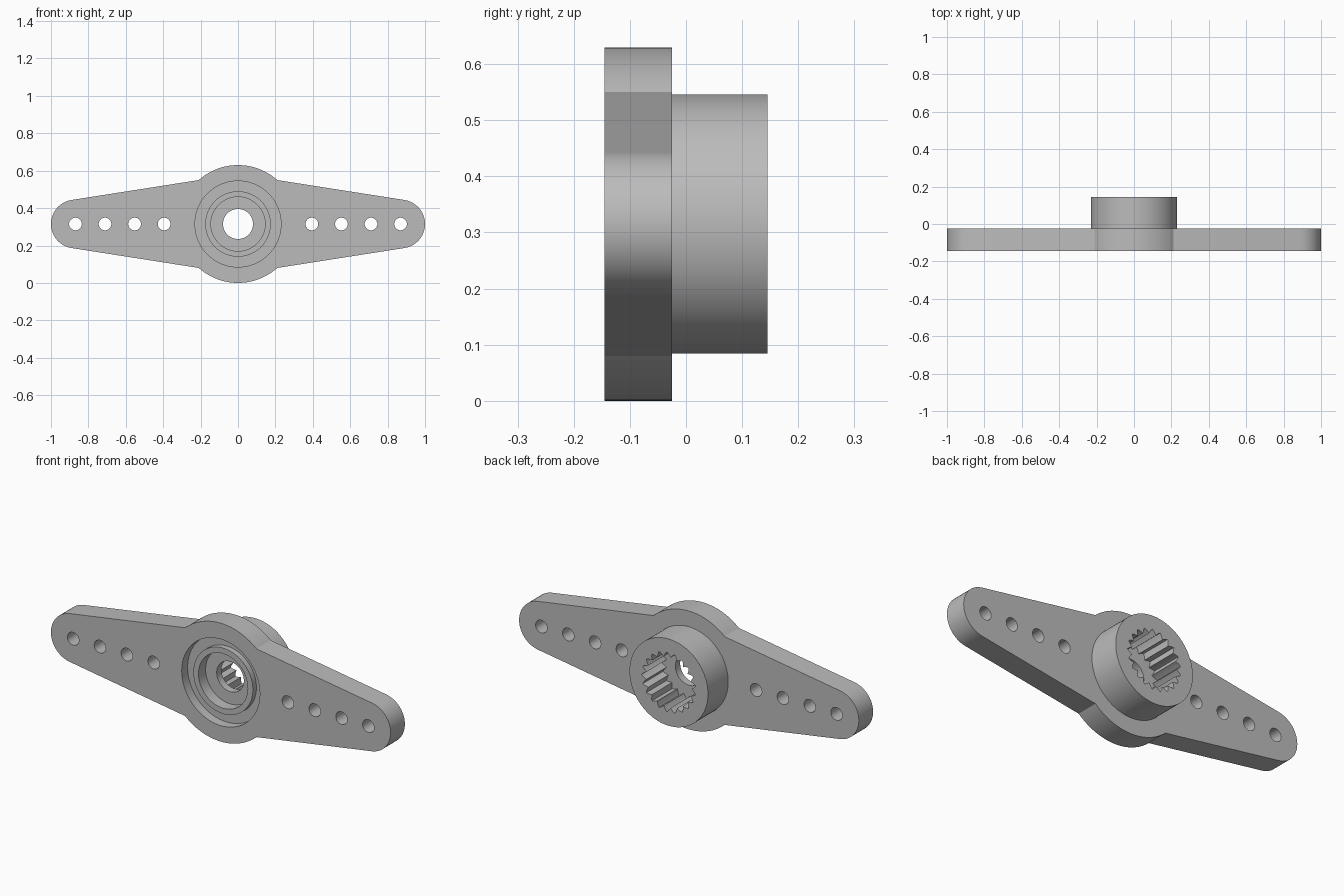
import bpy, bmesh, math

cube = bpy.data.objects.get("Cube")
if cube:
    bpy.data.objects.remove(cube, do_unlink=True)

CZ = 0.315                      # height of the hub axis
FRONT, BACK, HUB_END = -0.145, -0.025, 0.145
TEETH = 21
SEG = TEETH * 4

grey = bpy.data.materials.new("grey_plastic")
grey.use_nodes = True
grey.diffuse_color = (0.5, 0.5, 0.5, 1)
grey.node_tree.nodes["Principled BSDF"].inputs["Base Color"].default_value = (0.5, 0.5, 0.5, 1)


def make_object(name, bm):
    bmesh.ops.recalc_face_normals(bm, faces=bm.faces)
    mesh = bpy.data.meshes.new(name)
    bm.to_mesh(mesh)
    bm.free()
    mesh.materials.append(grey)
    obj = bpy.data.objects.new(name, mesh)
    bpy.context.collection.objects.link(obj)
    return obj


def prism(name, outline, y0, y1):
    """Extrude an x-z outline along y."""
    bm = bmesh.new()
    face = bm.faces.new([bm.verts.new((x, y0, CZ + z)) for x, z in outline])
    ext = bmesh.ops.extrude_face_region(bm, geom=[face])
    verts = [g for g in ext["geom"] if isinstance(g, bmesh.types.BMVert)]
    bmesh.ops.translate(bm, vec=(0, y1 - y0, 0), verts=verts)
    return make_object(name, bm)


def arc(cx, r, a0, a1, n):
    """Points on an arc from angle a0 to a1."""
    return [(cx + r * math.cos(a0 + (a1 - a0) * i / n),
             r * math.sin(a0 + (a1 - a0) * i / n)) for i in range(n + 1)]


def circle(cx, r, n):
    return arc(cx, r, 0, math.tau, n)[:-1]


def select_only(obj):
    bpy.ops.object.select_all(action="DESELECT")
    obj.select_set(True)
    bpy.context.view_layer.objects.active = obj


def cut(obj, cutter):
    cutter.hide_render = True
    mod = obj.modifiers.new("cut", "BOOLEAN")
    mod.operation, mod.solver, mod.object = "DIFFERENCE", "EXACT", cutter
    select_only(obj)
    bpy.ops.object.modifier_apply(modifier=mod.name)
    bpy.data.objects.remove(cutter, do_unlink=True)


# Arm plate: tapered arms with round tips, and a round middle
tip = math.radians(81)
root = math.atan2(0.235, 0.21)
outline = arc(0.87, 0.13, -tip, tip, 24)
outline += arc(0, 0.315, root, math.pi - root, 28)
outline += [(-x, -z) for x, z in outline]
plate = prism("arm_plate", outline, FRONT, BACK)

# Central seat and the four screw holes in each arm
cut(plate, prism("seat_cutter", circle(0, 0.23, SEG), FRONT - 0.1, BACK + 0.1))
for side in (-1, 1):
    for i in range(4):
        hole = circle(side * (0.395 + 0.158 * i), 0.034, 28)
        cut(plate, prism("hole_cutter", hole, FRONT - 0.1, BACK + 0.1))

# Hub: a closed turned profile (radius, y); None marks the toothed socket rings
SOCKET = (0.16, 0.148, 0.134, 0.148)
FLOOR, GROOVE, RIM = -0.065, -0.095, -0.125
profile = [(0.231, HUB_END), (0.231, GROOVE), (0.175, GROOVE), (0.175, RIM),
           (0.145, RIM), (0.145, FLOOR), (0.08, FLOOR), (0.08, BACK),
           (None, BACK), (None, HUB_END)]
bm = bmesh.new()
rings = []
for radius, y in profile:
    ring = []
    for i in range(SEG):
        a = math.tau * i / SEG
        r = SOCKET[i % 4] if radius is None else radius
        ring.append(bm.verts.new((r * math.cos(a), y, CZ + r * math.sin(a))))
    rings.append(ring)
for k, ring in enumerate(rings):
    nxt = rings[(k + 1) % len(rings)]
    for i in range(SEG):
        j = (i + 1) % SEG
        bm.faces.new((ring[i], ring[j], nxt[j], nxt[i]))
hub = make_object("splined_hub", bm)

# Smooth the round walls and keep the edges crisp
for obj in (plate, hub):
    select_only(obj)
    bpy.ops.object.shade_smooth_by_angle(angle=math.radians(25))
